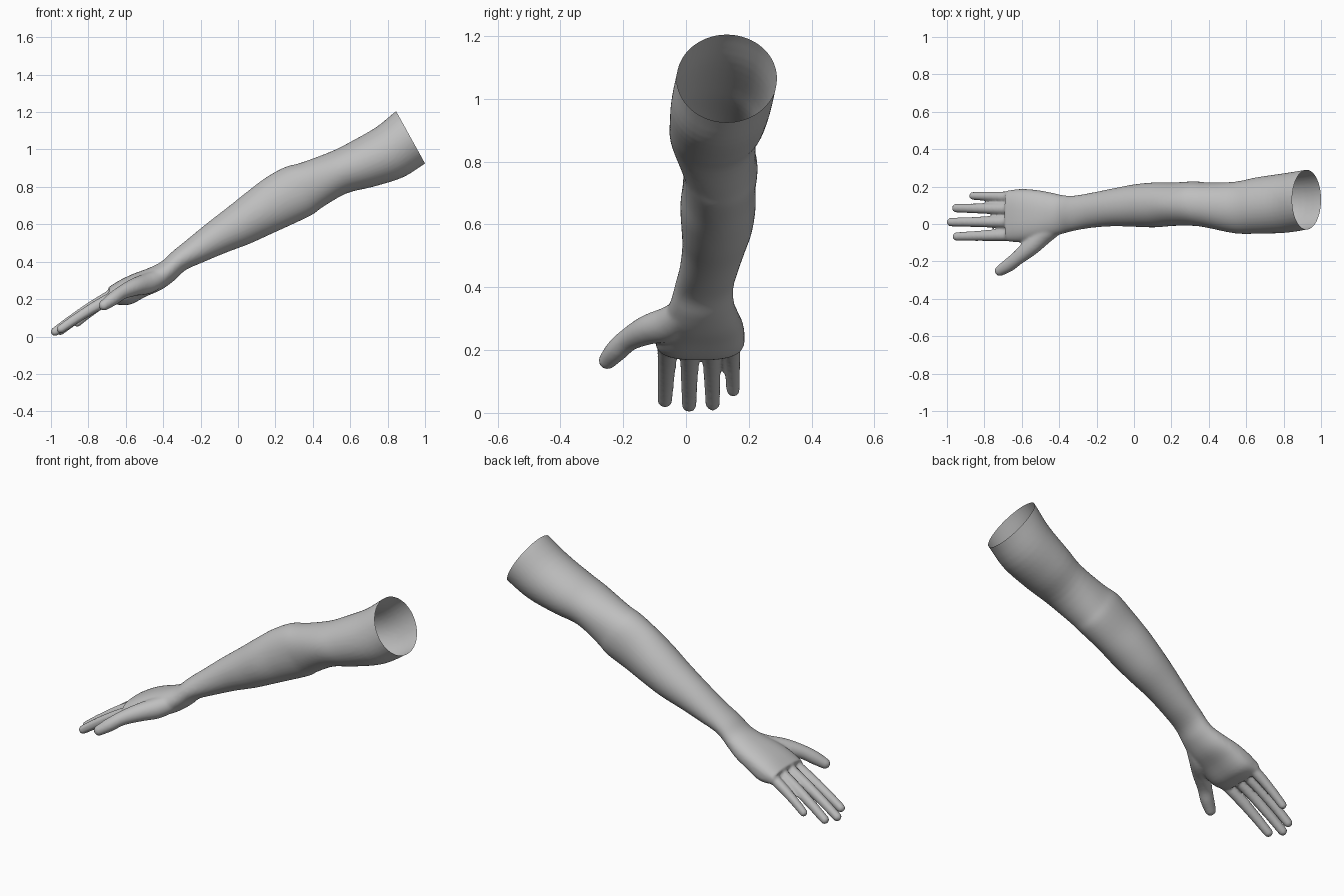
import bpy, bmesh, math
from mathutils import Vector

if "Cube" in bpy.data.objects:
    bpy.data.objects.remove(bpy.data.objects["Cube"])

skin = bpy.data.materials.new("plain grey")
skin.diffuse_color = (0.52, 0.52, 0.52, 1)
skin.use_nodes = True
skin.node_tree.nodes["Principled BSDF"].inputs["Base Color"].default_value = skin.diffuse_color

# Arm sections: top x, top z, bottom x, bottom z, y min, y max, squareness
SECTIONS = [
    (0.925, 1.255, 1.07, 0.97, -0.02, 0.30, 2),      # beyond the open end
    (0.845, 1.205, 1.00, 0.925, -0.03, 0.29, 2),     # open end
    (0.74, 1.12, 0.88, 0.85, -0.047, 0.272, 2),
    (0.60, 1.04, 0.72, 0.80, -0.052, 0.25, 2),
    (0.50, 0.99, 0.58, 0.765, -0.05, 0.226, 2),
    (0.34, 0.93, 0.45, 0.69, -0.02, 0.222, 2.1),     # elbow
    (0.25, 0.905, 0.395, 0.65, -0.01, 0.228, 2.1),
    (0.15, 0.85, 0.28, 0.595, -0.01, 0.222, 2),
    (0.05, 0.775, 0.17, 0.545, -0.018, 0.222, 2),
    (-0.05, 0.695, 0.06, 0.495, -0.015, 0.212, 2),
    (-0.16, 0.61, -0.06, 0.45, -0.012, 0.19, 2),
    (-0.27, 0.52, -0.18, 0.40, -0.02, 0.167, 2),
    (-0.35, 0.455, -0.28, 0.355, -0.035, 0.152, 2),  # wrist
    (-0.41, 0.40, -0.34, 0.30, -0.05, 0.153, 2),
    (-0.48, 0.365, -0.41, 0.25, -0.07, 0.168, 2.2),
    (-0.56, 0.335, -0.49, 0.215, -0.088, 0.182, 2.4),
    (-0.63, 0.302, -0.58, 0.17, -0.098, 0.187, 2.6),
    (-0.695, 0.262, -0.665, 0.172, -0.092, 0.178, 2.6),  # knuckles
]


def spline(rows, steps):
    """Smooth interpolation through rows of numbers."""
    rows = [Vector(r) for r in rows]
    pad = [2 * rows[0] - rows[1]] + rows + [2 * rows[-1] - rows[-2]]
    out = []
    for i in range(1, len(pad) - 2):
        a, b, c, d = pad[i - 1:i + 3]
        for k in range(steps):
            t = k / steps
            out.append(0.5 * (2 * b + (c - a) * t + (2 * a - 5 * b + 4 * c - d) * t * t
                              + (3 * b - a - 3 * c + d) * t ** 3))
    return out + [rows[-1]]


def power(v, n):
    return math.copysign(abs(v) ** (2 / n), v)


def loft(bm, rows, sides=40):
    """Closed skin through the arm sections."""
    rings = []
    for tx, tz, bx, bz, y0, y1, n in rows:
        mid = Vector(((tx + bx) / 2, (y0 + y1) / 2, (tz + bz) / 2))
        up = Vector(((tx - bx) / 2, 0, (tz - bz) / 2))
        side = Vector((0, (y1 - y0) / 2, 0))
        ring = []
        for k in range(sides):
            a = math.tau * k / sides
            ring.append(bm.verts.new(mid + up * power(math.sin(a), n) + side * power(math.cos(a), n)))
        rings.append(ring)
    for r, s in zip(rings, rings[1:]):
        for k in range(sides):
            j = (k + 1) % sides
            bm.faces.new((r[k], r[j], s[j], s[k]))
    bm.faces.new(rings[0])
    bm.faces.new(rings[-1])


def digit(bm, joints):
    """Rounded finger: closely spaced balls along joints (x, y, z, radius)."""
    for x, y, z, r in spline(joints, 10):
        ball = bmesh.ops.create_icosphere(bm, subdivisions=3, radius=r)
        bmesh.ops.translate(bm, verts=ball["verts"], vec=(x, y, z))


bm = bmesh.new()
loft(bm, spline(SECTIONS, 4))

# Four fingers: base, tip and the radii at both
for base, tip, r0, r1 in [
    ((-0.64, -0.058, 0.225), (-0.947, -0.067, 0.040), 0.034, 0.024),
    ((-0.65, 0.012, 0.235), (-0.978, 0.010, 0.026), 0.034, 0.024),
    ((-0.65, 0.080, 0.235), (-0.950, 0.085, 0.031), 0.033, 0.024),
    ((-0.65, 0.145, 0.225), (-0.860, 0.150, 0.073), 0.030, 0.022),
]:
    joints = []
    for t, lift in ((0, 0), (0.4, 0.008), (0.75, 0.006), (1, 0)):
        p = Vector(base).lerp(Vector(tip), t)
        joints.append((p.x, p.y, p.z + lift, r0 + (r1 - r0) * t))
    digit(bm, joints)

# Thumb and its fleshy base
digit(bm, [(-0.40, 0.0, 0.325, 0.046), (-0.48, -0.05, 0.285, 0.056),
           (-0.55, -0.12, 0.265, 0.048), (-0.62, -0.18, 0.235, 0.038),
           (-0.67, -0.22, 0.20, 0.036), (-0.717, -0.25, 0.167, 0.029)])

bmesh.ops.recalc_face_normals(bm, faces=bm.faces)
mesh = bpy.data.meshes.new("arm")
bm.to_mesh(mesh)
bm.free()
arm = bpy.data.objects.new("arm", mesh)
bpy.context.collection.objects.link(arm)
bpy.context.view_layer.objects.active = arm
arm.select_set(True)

# Fuse the parts into one skin and soften the joins
fuse = arm.modifiers.new("fuse", 'REMESH')
fuse.mode = 'VOXEL'
fuse.voxel_size = 0.008
soften = arm.modifiers.new("soften", 'SMOOTH')
soften.factor = 0.5
soften.iterations = 5
for name in ("fuse", "soften"):
    bpy.ops.object.modifier_apply(modifier=name)

# Cut the upper arm open
bm = bmesh.new()
bm.from_mesh(arm.data)
bmesh.ops.bisect_plane(bm, geom=bm.verts[:] + bm.edges[:] + bm.faces[:],
                       plane_co=(1.0, 0, 0.925), plane_no=(0.28, 0, 0.155), clear_outer=True)
for f in bm.faces:
    f.smooth = True
    f.material_index = 0
bm.to_mesh(arm.data)
bm.free()
arm.data.materials.clear()
arm.data.materials.append(skin)
